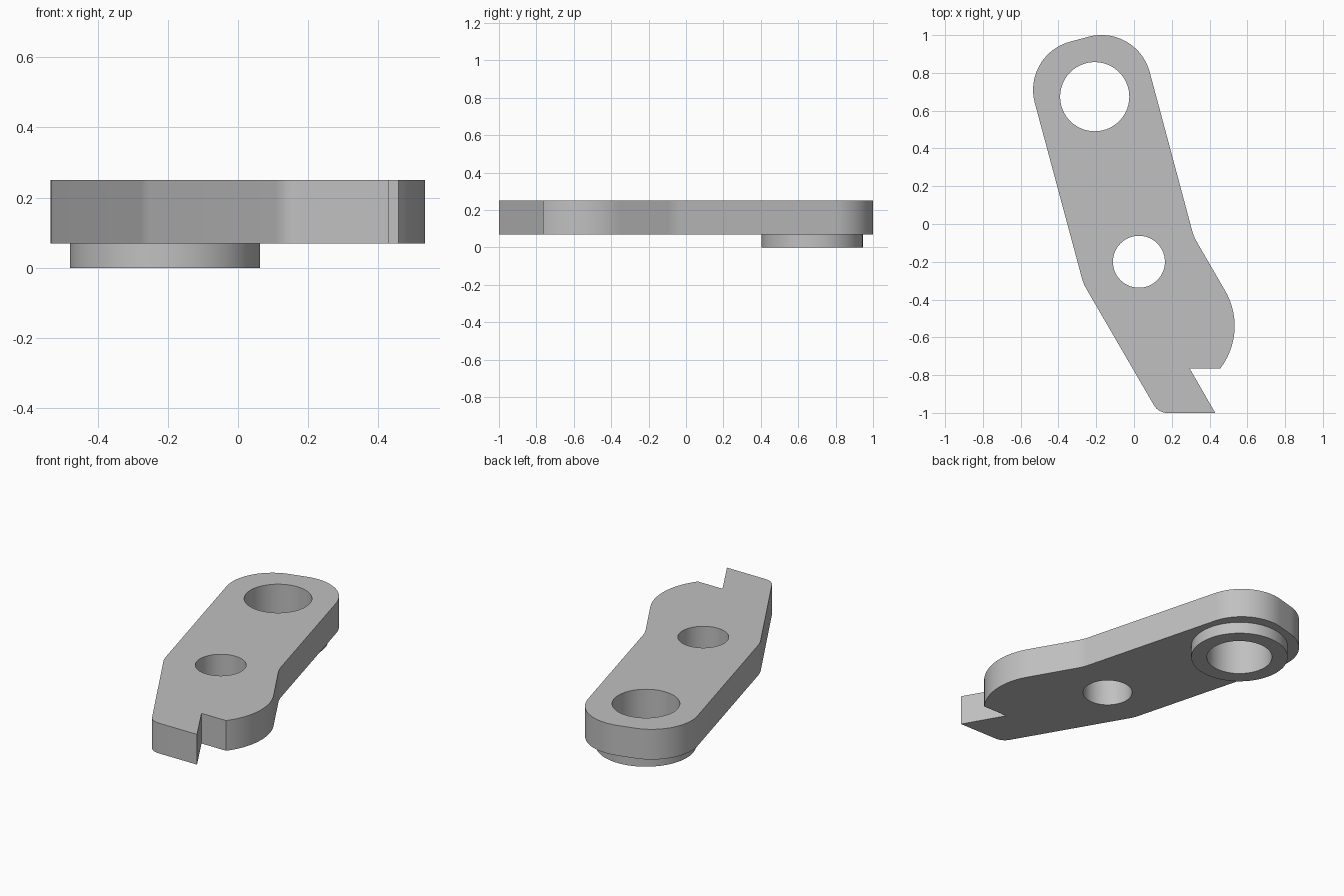
import bpy, bmesh, math
from mathutils import Vector

if "Cube" in bpy.data.objects:
    bpy.data.objects.remove(bpy.data.objects["Cube"])

BOTTOM, FLANGE, TOP = 0.0, 0.07, 0.25


def arc(cx, cy, r, a0, a1, n):
    """Points on an arc, angles in degrees."""
    return [Vector((cx + r * math.cos(math.radians(a0 + (a1 - a0) * i / n)),
                    cy + r * math.sin(math.radians(a0 + (a1 - a0) * i / n)))) for i in range(n + 1)]


def circle(cx, cy, r, n=72):
    return arc(cx, cy, r, 0, 360, n)[:-1]


def fillet(prev, corner, nxt, r, n):
    """Round one corner of the outline with radius r."""
    a, c, b = Vector(prev), Vector(corner), Vector(nxt)
    u, v = (a - c).normalized(), (b - c).normalized()
    half = u.angle(v) / 2
    centre = c + (u + v).normalized() * r / math.sin(half)
    p, q = c + u * r / math.tan(half) - centre, c + v * r / math.tan(half) - centre
    turn = p.angle_signed(q)  # clockwise positive
    a0 = math.degrees(math.atan2(p.y, p.x))
    return arc(centre.x, centre.y, r, a0, a0 - math.degrees(turn), n)


# Rounded head, tilted 15 degrees
head = Vector((-0.208, 0.674))
h, r = 0.315, 0.264
u = Vector((math.cos(math.radians(15)), math.sin(math.radians(15))))
v = Vector((-u.y, u.x))
right_c, left_c = head + (h - r) * (u + v), head + (h - r) * (v - u)

# Full outline, anticlockwise from the foot
left_top, right_top = head - h * u, head + h * u
bend_l, bend_r = (-0.268, -0.316), (0.316, -0.066)
foot = (0.129, -1.0)
outline = fillet(bend_l, foot, (0.43, -1.0), 0.08, 8)
outline += [Vector((0.43, -1.0)), Vector((0.295, -0.765))]            # notch
outline += arc(0.163, -0.54, 0.37, -37.45, 30, 18)                    # side lobe
outline += fillet((0.483, -0.355), bend_r, right_top, 0.27, 5)
outline += arc(*right_c, r, 15, 105, 20) + arc(*left_c, r, 105, 195, 20)
outline += fillet(left_top, bend_l, foot, 0.22, 5)

bore = circle(head.x, head.y, 0.183)
collar = circle(head.x, head.y, 0.271)
pin_hole = circle(0.026, -0.2, 0.1375)

bm = bmesh.new()


def cap(z, *loops):
    """Flat face at height z bounded by the given loops."""
    edges = []
    for loop in loops:
        vs = [bm.verts.new((p.x, p.y, z)) for p in loop]
        edges += [bm.edges.new((vs[i - 1], vs[i])) for i in range(len(vs))]
    bmesh.ops.triangle_fill(bm, edges=edges, use_beauty=True, normal=(0, 0, 1))


def wall(loop, z0, z1):
    """Vertical wall along a closed loop."""
    lo = [bm.verts.new((p.x, p.y, z0)) for p in loop]
    hi = [bm.verts.new((p.x, p.y, z1)) for p in loop]
    for i in range(len(loop)):
        bm.faces.new((lo[i - 1], lo[i], hi[i], hi[i - 1]))


# Plate
cap(TOP, outline, bore, pin_hole)
cap(FLANGE, outline, collar, pin_hole)
wall(outline, FLANGE, TOP)
wall(pin_hole, FLANGE, TOP)
# Collar under the head, with the bore running right through
cap(BOTTOM, collar, bore)
wall(collar, BOTTOM, FLANGE)
wall(bore, BOTTOM, TOP)

bmesh.ops.remove_doubles(bm, verts=bm.verts, dist=1e-5)
bmesh.ops.recalc_face_normals(bm, faces=bm.faces)
mesh = bpy.data.meshes.new("link_plate")
bm.to_mesh(mesh)
bm.free()

grey = bpy.data.materials.new("plain grey")
grey.diffuse_color = (0.53, 0.53, 0.53, 1)
grey.use_nodes = True
grey.node_tree.nodes["Principled BSDF"].inputs["Base Color"].default_value = grey.diffuse_color
mesh.materials.append(grey)
plate = bpy.data.objects.new("link_plate", mesh)
bpy.context.collection.objects.link(plate)
bpy.context.view_layer.objects.active = plate
plate.select_set(True)
bpy.ops.object.shade_smooth_by_angle(angle=math.radians(25))
